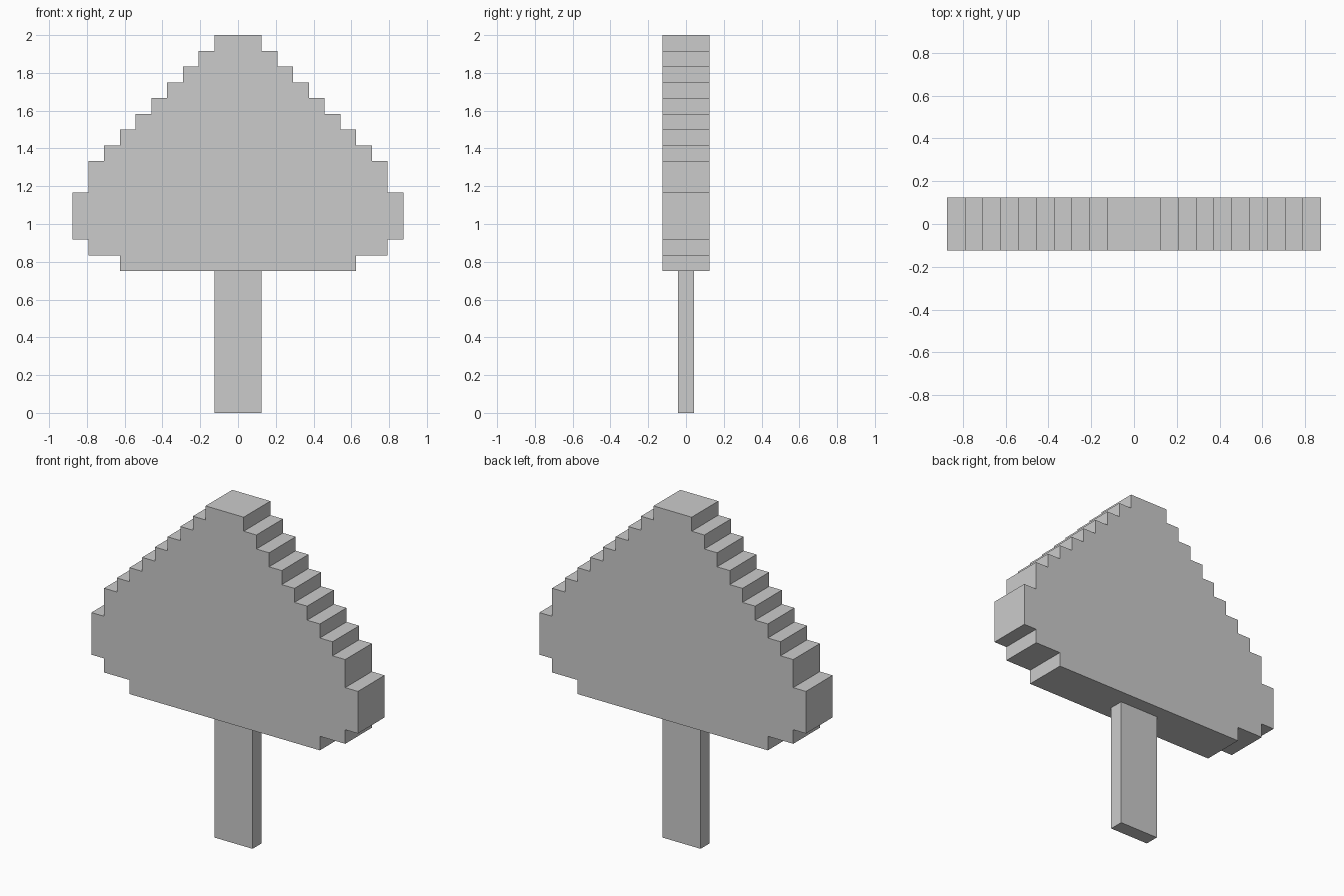
import bpy
import bmesh

if "Cube" in bpy.data.objects:
    bpy.data.objects.remove(bpy.data.objects["Cube"])

U = 2 / 24  # one pixel step


def slab(name, right_side, depth):
    """Mirror a right-hand outline (in pixel steps) and extrude it along y."""
    outline = right_side + [(-x, z) for x, z in reversed(right_side)]
    bm = bmesh.new()
    face = bm.faces.new([bm.verts.new((x * U, -depth * U / 2, z * U)) for x, z in outline])
    new = bmesh.ops.extrude_face_region(bm, geom=[face])["geom"]
    bmesh.ops.translate(bm, vec=(0, depth * U, 0),
                        verts=[g for g in new if isinstance(g, bmesh.types.BMVert)])
    bmesh.ops.recalc_face_normals(bm, faces=bm.faces)
    mesh = bpy.data.meshes.new(name)
    bm.to_mesh(mesh)
    bm.free()
    obj = bpy.data.objects.new(name, mesh)
    bpy.context.collection.objects.link(obj)
    return obj


# Stepped head: each row is (half width, bottom, top)
rows = [(7.5, 9, 10), (9.5, 10, 11), (10.5, 11, 14), (9.5, 14, 16)]
rows += [(8.5 - i, 16 + i, 17 + i) for i in range(8)]
head = [(w, z) for w, low, high in rows for z in (low, high)]
slab("head", head, 3)

# Thin flat handle below the head
slab("handle", [(1.5, 0), (1.5, 9)], 1)
